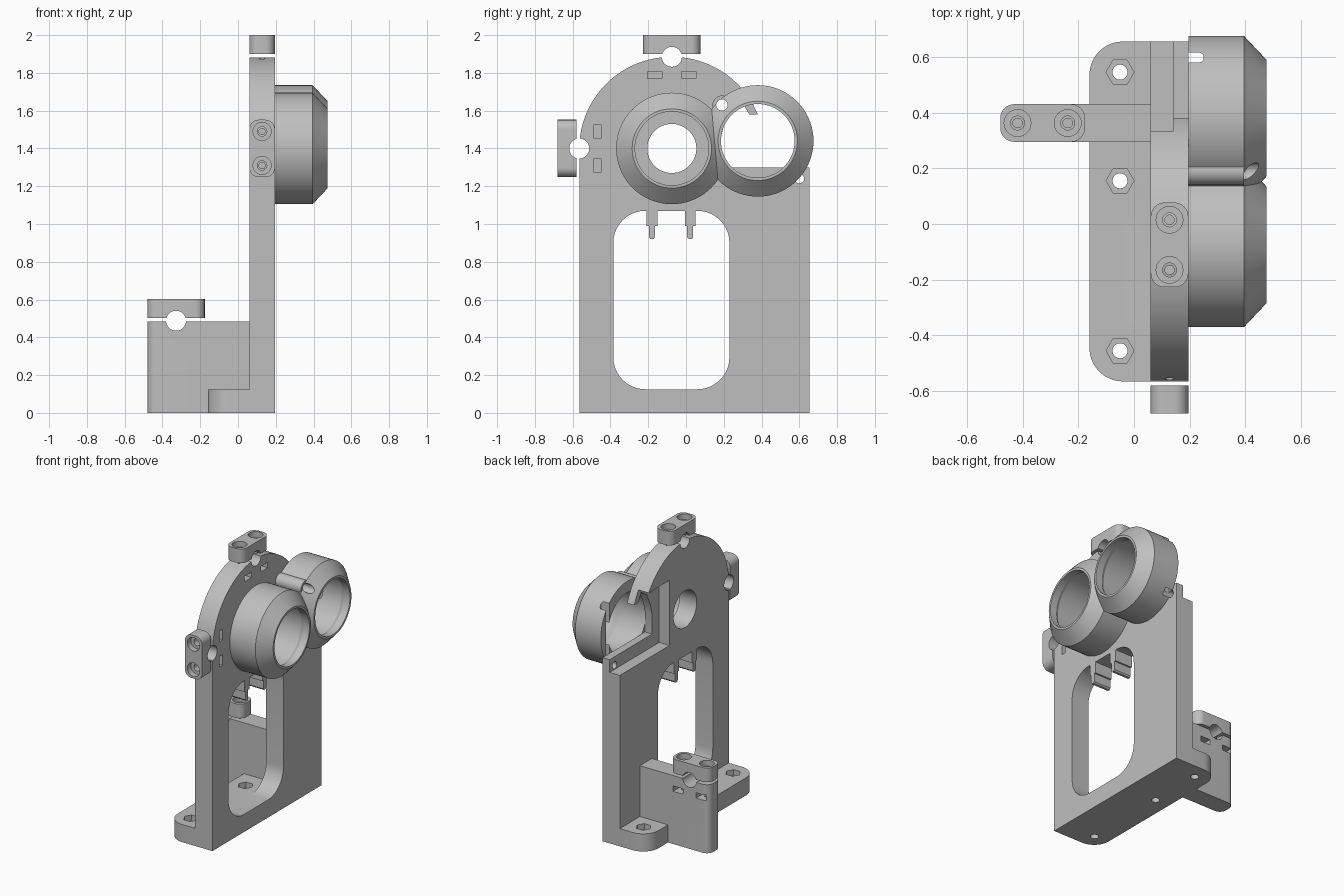
import bpy, bmesh
from math import sin, cos, pi, asin
from mathutils import Matrix, Vector

cube = bpy.data.objects.get("Cube")
if cube:
    bpy.data.objects.remove(cube, do_unlink=True)

grey = bpy.data.materials.new("light grey plastic")
grey.use_nodes = True
COLOUR = (0.52, 0.52, 0.52, 1)
grey.diffuse_color = COLOUR
grey.node_tree.nodes["Principled BSDF"].inputs["Base Color"].default_value = COLOUR

X0, X1 = 0.06, 0.195          # plate back and front face
XM = (X0 + X1) / 2
HUB = (-0.075, 1.40)          # centre of first ring and plate arch
SIDE = (0.38, 1.44)           # centre of second ring
AXES = {"x": lambda a, b, h: (h, a, b),
        "y": lambda a, b, h: (a, h, b),
        "z": lambda a, b, h: (a, b, h)}


def solid(name, sections, matrix=None):
    """Loft equal-sized point loops into a closed solid."""
    bm = bmesh.new()
    rows = [[bm.verts.new(p) for p in s] for s in sections]
    n = len(rows[0])
    for lo, hi in zip(rows, rows[1:]):
        for i in range(n):
            j = (i + 1) % n
            bm.faces.new((lo[i], lo[j], hi[j], hi[i]))
    bm.faces.new(rows[0][::-1])
    bm.faces.new(rows[-1])
    if matrix:
        bm.transform(matrix)
    bmesh.ops.recalc_face_normals(bm, faces=bm.faces)
    mesh = bpy.data.meshes.new(name)
    bm.to_mesh(mesh)
    bm.free()
    mesh.materials.append(grey)
    ob = bpy.data.objects.new(name, mesh)
    bpy.context.scene.collection.objects.link(ob)
    return ob


def prism(pts, axis, lo, hi, name="tool", matrix=None):
    f = AXES[axis]
    return solid(name, [[f(a, b, h) for a, b in pts] for h in (lo, hi)], matrix)


def circle(c, r, n=32):
    return [(c[0] + r * cos(2 * pi * i / n), c[1] + r * sin(2 * pi * i / n)) for i in range(n)]


def rect(a0, a1, b0, b1, radii=(0, 0, 0, 0)):
    """Rectangle, corners counter-clockwise from low-low, each with a radius."""
    pts = []
    for k, (a, b, sa, sb) in enumerate([(a0, b0, 1, 1), (a1, b0, -1, 1),
                                        (a1, b1, -1, -1), (a0, b1, 1, -1)]):
        r = radii[k]
        steps = 10 if r else 0
        for i in range(steps + 1):
            t = pi + k * pi / 2 + (pi / 2) * i / max(steps, 1)
            pts.append((a + sa * r + r * cos(t), b + sb * r + r * sin(t)))
    return pts


def lathe(profile, c, name="tool"):
    return solid(name, [[(x, a, b) for a, b in circle(c, r, 72)] for x, r in profile])


def combine(ob, tools, op="DIFFERENCE"):
    for tool in tools:
        mod = ob.modifiers.new("cut", "BOOLEAN")
        mod.operation, mod.solver, mod.object = op, "EXACT", tool
        bpy.context.view_layer.update()
        graph = bpy.context.evaluated_depsgraph_get()
        mesh = bpy.data.meshes.new_from_object(ob.evaluated_get(graph))
        ob.modifiers.clear()
        ob.data = mesh
        bpy.data.objects.remove(tool, do_unlink=True)


def frame(x, y, z, origin):
    m = Matrix((x, y, z)).transposed().to_4x4()
    m.translation = Vector(origin)
    return m


# Clamp positions: local x along the clamp, y along the rod, z outward
CLAMPS = {
    "top_clamp": frame((0, 1, 0), (-1, 0, 0), (0, 0, 1), (XM, HUB[0], 1.885)),
    "side_clamp": frame((0, 0, 1), (-1, 0, 0), (0, -1, 0), (XM, -0.565, HUB[1])),
    "arm_clamp": frame((-1, 0, 0), (0, -1, 0), (0, 0, 1), (-0.328, 0.3625, 0.488)),
}
SCREWS = (-0.09, 0.09)

# Main bracket: arched plate, base foot, side arm and hanging tabs
start = asin((1.30 - HUB[1]) / 0.49)
arch = [(HUB[0] + 0.49 * cos(t), HUB[1] + 0.485 * sin(t))
        for t in [start + (pi - start) * i / 64 for i in range(65)]]
bracket = prism([(-0.565, 0), (0.655, 0), (0.655, 1.30)] + arch, "x", X0, X1, "bracket")
combine(bracket, [prism(rect(-0.385, 0.23, 0.125, 1.07, (0.17,) * 4), "x", -1, 1)])
combine(bracket, [
    prism(rect(-0.16, 0.12, -0.565, 0.655, (0.12, 0, 0, 0.12)), "z", 0, 0.125),
    prism(rect(-0.48, 0.10, 0.295, 0.43, (0.05, 0, 0, 0.05)), "z", 0, 0.485),
] + [prism([(y - 0.028, 1.1), (y - 0.028, 0.99), (y - 0.016, 0.99), (y - 0.016, 0.93),
            (y - 0.008, 0.92), (y + 0.008, 0.92), (y + 0.016, 0.93), (y + 0.016, 0.99),
            (y + 0.028, 0.99), (y + 0.028, 1.1)], "x", X0, X1) for y in (-0.18, 0.022)],
    "UNION")

# Recess, open side bay, light hole and ring screw holes
BOSS, LOWER = (0.19, 1.63), (0.60, 1.24)
combine(bracket, [
    prism(rect(0.10, 1, 1.21, 1.67), "x", 0, 0.14),
    prism([(0.18, 1.30), (1, 1.30), (1, 1.58), (0.335, 1.58), (0.30, 1.64),
           (0.24, 1.60), (0.20, 1.52), (0.18, 1.44)], "x", 0, 1),
    prism(circle(HUB, 0.13, 48), "x", 0, 1),
    prism(circle(BOSS, 0.03), "x", 0, 1),
    prism(circle(LOWER, 0.025), "x", 0.1, 1),
])

# Foot bolt holes with hexagon nut pockets
for y in (-0.455, 0.155, 0.545):
    combine(bracket, [prism(circle((-0.05, y), 0.027), "z", -1, 0.3),
                      prism(circle((-0.05, y), 0.05, 6), "z", 0.085, 0.2)])

# Rod channels, screw holes and nut slots, with a matching clamp each
for name, m in CLAMPS.items():
    combine(bracket, [prism(circle((0, 0), 0.053), "y", -0.2, 0.2, matrix=m)])
    clamp = prism(rect(-0.152, 0.152, -0.0675, 0.0675, (0.05,) * 4), "z", 0.015, 0.115, name, m)
    combine(clamp, [prism(circle((0, 0), 0.053), "y", -0.2, 0.2, matrix=m)])
    for x in SCREWS:
        combine(bracket, [
            prism(circle((x, 0), 0.017, 16), "z", -0.15, 0.02, matrix=m),
            prism(rect(x - 0.038, x + 0.038, -0.115, -0.077), "y", -0.2, 0.03, matrix=m)])
        combine(clamp, [
            prism(circle((x, 0), 0.025, 24), "z", -0.1, 0.2, matrix=m),
            prism(circle((x, 0), 0.048), "z", 0.075, 0.2, matrix=m)])

# Two chamfered tube rings joined side by side
SHELL = [(X1, 0.295), (0.395, 0.295), (0.475, 0.21)]
BORE = [(0.1, 0.215), (0.395, 0.215), (0.425, 0.195), (0.6, 0.195)]
rings = lathe(SHELL, HUB, "tube_rings")
combine(rings, [lathe(SHELL, SIDE), prism(circle(BOSS, 0.05), "x", X1, 0.395)], "UNION")
combine(rings, [
    lathe(BORE, HUB), lathe(BORE, SIDE),
    prism(circle(BOSS, 0.03), "x", 0.1, 0.6),
    prism(circle(LOWER, 0.025), "x", 0.1, 0.25),
    prism(rect(0.1, 0.25, 0.58, 0.615, (0, 0.017, 0.017, 0)), "z", 1, 2),
])

# Smooth curved walls, keep hard edges
bpy.ops.object.select_all(action="DESELECT")
for name in ["bracket", "tube_rings", *CLAMPS]:
    ob = bpy.data.objects[name]
    ob.select_set(True)
    bpy.context.view_layer.objects.active = ob
bpy.ops.object.shade_smooth_by_angle(angle=0.5)
